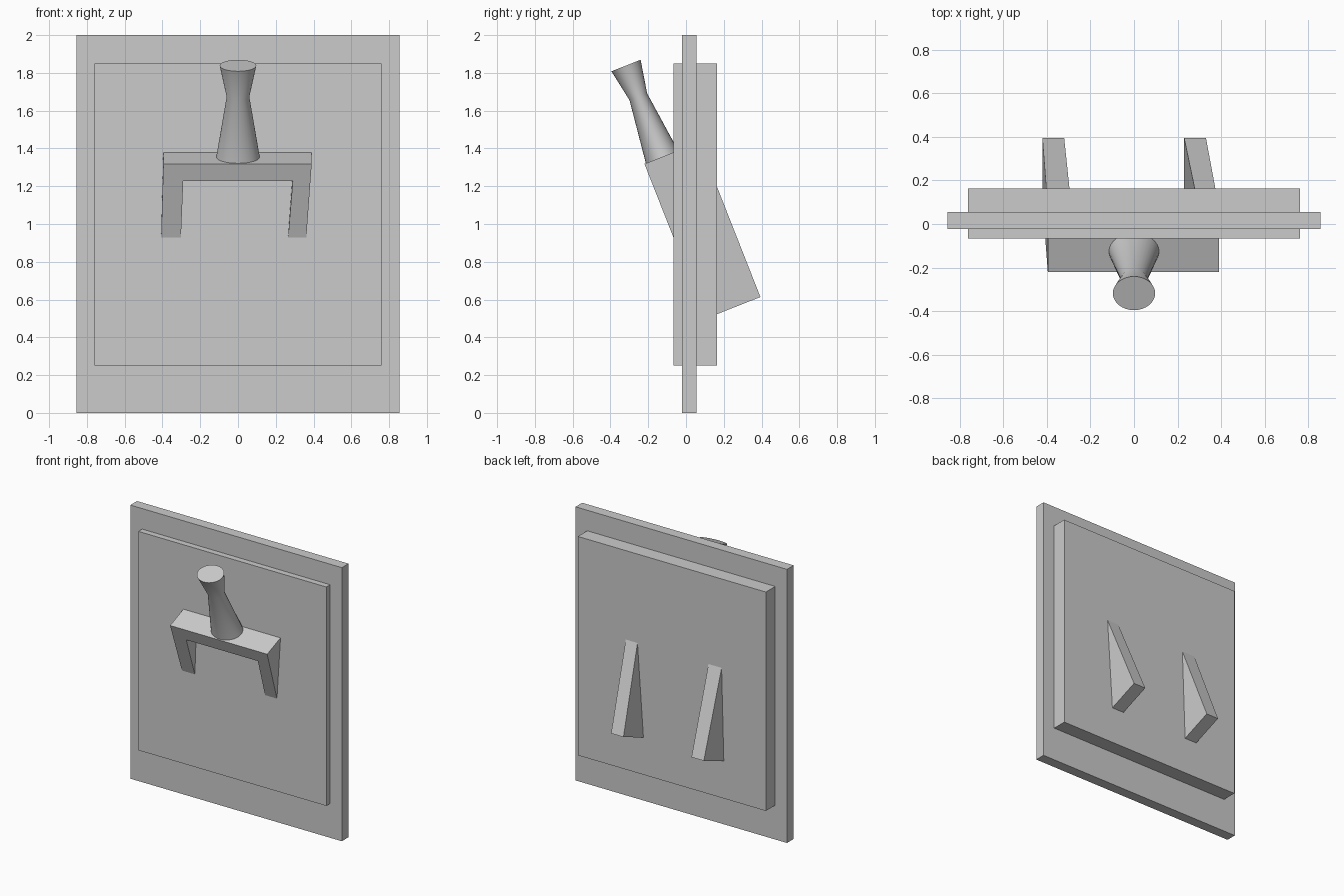
import bpy, bmesh, math
from mathutils import Matrix, Vector

if "Cube" in bpy.data.objects:
    bpy.data.objects.remove(bpy.data.objects["Cube"])

grey = bpy.data.materials.new("plain_grey")
grey.diffuse_color = (0.6, 0.6, 0.6, 1)
grey.use_nodes = True
grey.node_tree.nodes["Principled BSDF"].inputs["Base Color"].default_value = grey.diffuse_color


def finish(bm, name):
    bmesh.ops.recalc_face_normals(bm, faces=bm.faces)
    me = bpy.data.meshes.new(name)
    bm.to_mesh(me)
    bm.free()
    me.materials.append(grey)
    ob = bpy.data.objects.new(name, me)
    bpy.context.collection.objects.link(ob)
    return ob


def box(name, lo, hi):
    bm = bmesh.new()
    lo, hi = Vector(lo), Vector(hi)
    bmesh.ops.create_cube(bm, size=1, matrix=Matrix.Translation((lo + hi) / 2)
                          @ Matrix.Diagonal((*(hi - lo), 1)))
    return finish(bm, name)


# Upright slab and the thicker inset block running through it
box("outer_panel", (-0.855, -0.022, 0), (0.855, 0.055, 2))
box("inner_block", (-0.76, -0.066, 0.25), (0.76, 0.163, 1.85))

# Tilted frame shared by fork and handle: origin at centre of the handle base
tilt = Matrix.Translation((0, -0.127, 1.355)) @ Matrix.Rotation(math.radians(21.5), 4, 'X')

# Two-pronged fork: flat outline extruded through its depth
outline = [(-0.395, 0), (-0.42, -0.881), (-0.32, -0.881), (-0.29, -0.097),
           (0.29, -0.097), (0.23, -0.881), (0.33, -0.881), (0.39, 0)]
bm = bmesh.new()
face = bm.faces.new([bm.verts.new((x, -0.1, z)) for x, z in outline])
ext = bmesh.ops.extrude_face_region(bm, geom=[face])
bmesh.ops.translate(bm, vec=(0, 0.313, 0),
                    verts=[v for v in ext["geom"] if isinstance(v, bmesh.types.BMVert)])
finish(bm, "fork").matrix_world = tilt

# Waisted handle with oval rings: x radius, depth radius, height
bm = bmesh.new()
N = 32
rings = []
for rx, ry, z in [(0.115, 0.092, 0), (0.06, 0.05, 0.342), (0.097, 0.083, 0.52)]:
    rings.append([bm.verts.new((rx * math.cos(2 * math.pi * i / N),
                                ry * math.sin(2 * math.pi * i / N), z)) for i in range(N)])
for a, b in zip(rings, rings[1:]):
    for i in range(N):
        j = (i + 1) % N
        bm.faces.new((a[i], a[j], b[j], b[i]))
bm.faces.new(rings[0])
bm.faces.new(rings[-1])
handle = finish(bm, "handle")
handle.matrix_world = tilt
bpy.context.view_layer.objects.active = handle
handle.select_set(True)
bpy.ops.object.shade_smooth_by_angle(angle=math.radians(40))
